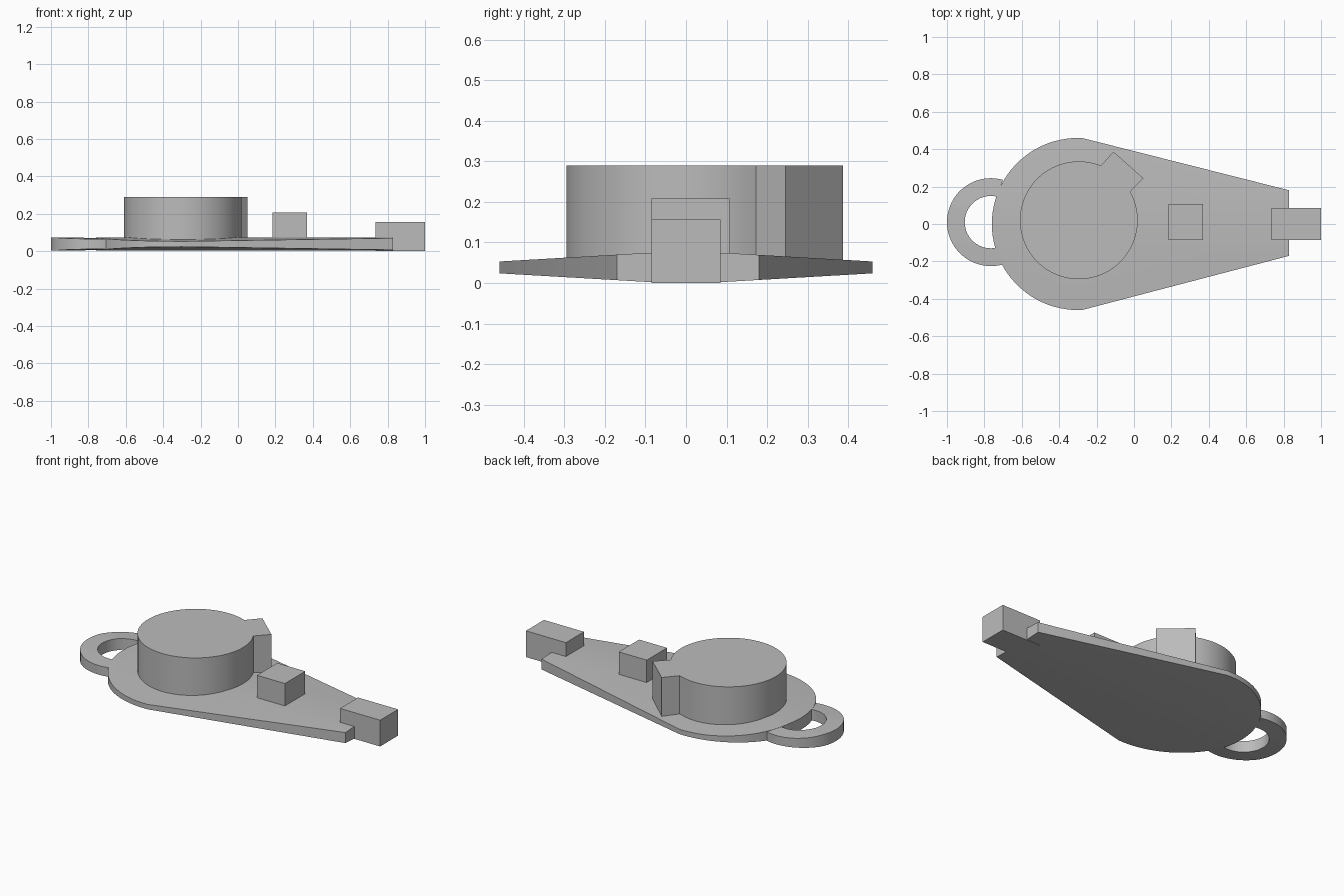
import bpy, bmesh
from math import cos, sin, radians

cube = bpy.data.objects.get("Cube")
if cube:
    bpy.data.objects.remove(cube, do_unlink=True)

grey = bpy.data.materials.new("neutral_grey")
grey.use_nodes = True
grey.diffuse_color = (0.5, 0.5, 0.5, 1)
grey.node_tree.nodes["Principled BSDF"].inputs["Base Color"].default_value = (0.5, 0.5, 0.5, 1)


def arc(cx, cy, r, start, end, steps):
    angles = [radians(start + (end - start) * i / steps) for i in range(steps + 1)]
    return [(cx + r * cos(a), cy + r * sin(a)) for a in angles]


def box_outline(x0, x1, y0, y1):
    return [(x0, y0), (x1, y0), (x1, y1), (x0, y1)]


def prism(name, outline, z0, z1, thin_edges=False):
    """Extrude an outline upwards; optionally thin it towards the y edges."""
    bm = bmesh.new()
    face = bm.faces.new([bm.verts.new((x, y, z0)) for x, y in outline])
    extruded = bmesh.ops.extrude_face_region(bm, geom=[face], use_keep_orig=True)
    for v in extruded["geom"]:
        if isinstance(v, bmesh.types.BMVert):
            v.co.z = z1
    if thin_edges:
        bmesh.ops.triangulate(bm, faces=bm.faces[:])
        for y in (-0.1, 0.1):
            bmesh.ops.bisect_plane(bm, geom=bm.verts[:] + bm.edges[:] + bm.faces[:],
                                   plane_co=(0, y, 0), plane_no=(0, 1, 0))
        middle = (z0 + z1) / 2
        for v in bm.verts:
            slope = max(0, abs(v.co.y) - 0.1) * 0.058
            v.co.z += -slope if v.co.z > middle else slope
    bmesh.ops.recalc_face_normals(bm, faces=bm.faces[:])
    mesh = bpy.data.meshes.new(name)
    bm.to_mesh(mesh)
    bm.free()
    mesh.materials.append(grey)
    obj = bpy.data.objects.new(name, mesh)
    bpy.context.collection.objects.link(obj)
    bpy.ops.object.select_all(action='DESELECT')
    obj.select_set(True)
    bpy.context.view_layer.objects.active = obj
    bpy.ops.object.shade_smooth_by_angle(angle=radians(25))
    return obj


# Teardrop base plate: round end plus straight taper
plate = arc(-0.30, 0, 0.46, 87, 273, 48) + [(0.83, -0.17), (0.83, 0.18)]
prism("base_plate", plate, 0.003, 0.074, thin_edges=True)

# Open loop on the round end
loop = arc(-0.765, 0.01, 0.235, 74, 286, 40) + arc(-0.765, 0.01, 0.14, 283, 77, 32)
prism("hanging_loop", loop, 0.004, 0.073, thin_edges=True)

# Round housing with its square lug
housing = arc(-0.295, 0.02, 0.315, 68, 389, 64) + [(0.05, 0.245), (-0.11, 0.387)]
prism("round_housing", housing, 0.04, 0.29)

# Blocks on the tapered end
prism("middle_block", box_outline(0.185, 0.37, -0.085, 0.107), 0.04, 0.208)
prism("end_block", box_outline(0.735, 1.0, -0.085, 0.085), 0.0, 0.157)
